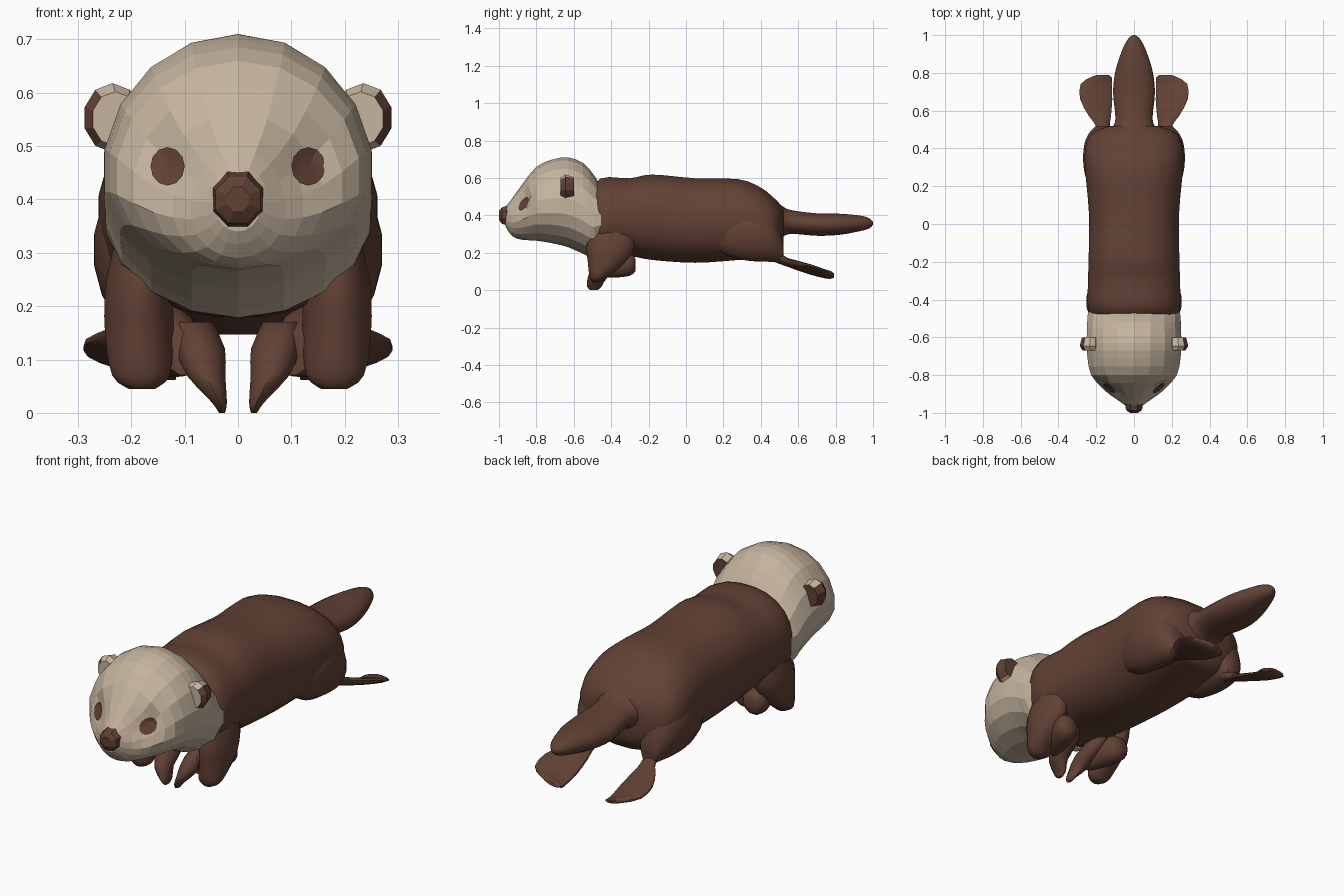
import bpy, bmesh
from math import cos, sin, pi, radians, copysign
from mathutils import Vector
from mathutils.bvhtree import BVHTree

default_cube = bpy.data.objects.get("Cube")
if default_cube:
    bpy.data.objects.remove(default_cube, do_unlink=True)


def make_material(name, colour):
    material = bpy.data.materials.new(name)
    material.use_nodes = True
    material.diffuse_color = (*colour, 1)
    shader = material.node_tree.nodes["Principled BSDF"]
    shader.inputs["Base Color"].default_value = (*colour, 1)
    shader.inputs["Roughness"].default_value = 0.9
    return material


BROWN = make_material("brown fur", (0.122, 0.053, 0.036))
CREAM = make_material("cream fur", (0.56, 0.46, 0.345))


def finish(name, bm, materials, smooth=False):
    """Turn a bmesh into a named object."""
    bmesh.ops.recalc_face_normals(bm, faces=bm.faces[:])
    mesh = bpy.data.meshes.new(name)
    bm.to_mesh(mesh)
    bm.free()
    for material in materials:
        mesh.materials.append(material)
    obj = bpy.data.objects.new(name, mesh)
    bpy.context.collection.objects.link(obj)
    if smooth:
        bpy.ops.object.select_all(action="DESELECT")
        obj.select_set(True)
        bpy.context.view_layer.objects.active = obj
        bpy.ops.object.shade_smooth_by_angle(angle=radians(50))
    return obj


def refine(rings, steps):
    """Insert rings along a soft curve through the given ones."""
    result = []
    last = len(rings) - 1
    for i in range(last):
        before, start = rings[max(i - 1, 0)], rings[i]
        end, after = rings[i + 1], rings[min(i + 2, last)]
        for step in range(steps):
            t = step / steps
            ring = []
            for a, b, c, d in zip(before, start, end, after):
                m, n = (c - a) / 2, (d - b) / 2
                ring.append(b + m * t + (3 * (c - b) - 2 * m - n) * t ** 2
                            + (2 * (b - c) + m + n) * t ** 3)
            result.append(ring)
    return result + [rings[-1]]


def loft(name, rings, materials, axis="y", side=1, sides=16, steps=3,
         bulge=0.5, square=2, tilt=0, smooth=True, rule=None):
    """Skin rings of (position along axis, x centre, x half width, low, high)."""
    bm = bmesh.new()
    loops = []
    for along, x, half, low, high in refine(rings, steps):
        middle = low + (high - low) * bulge
        loop = []
        for k in range(sides):
            angle = 2 * pi * (k + 0.5) / sides
            c, s = cos(angle), sin(angle)
            c = copysign(abs(c) ** (2 / square), c)
            s = copysign(abs(s) ** (2 / square), s)
            across = (x + half * c) * side
            other = middle + s * (high - middle if s > 0 else middle - low)
            other += tilt * half * c
            place = (across, along, other) if axis == "y" else (across, other, along)
            loop.append(bm.verts.new(place))
        loops.append(loop)
    for a, b in zip(loops, loops[1:]):
        for k in range(sides):
            n = (k + 1) % sides
            bm.faces.new((a[k], a[n], b[n], b[k]))
    bm.faces.new(loops[0])
    bm.faces.new(loops[-1])
    if rule:
        bmesh.ops.recalc_face_normals(bm, faces=bm.faces[:])
        for face in bm.faces:
            face.material_index = rule(face)
    return finish(name, bm, materials, smooth)


# Long trunk and rump
loft("body", [
    (-0.53, 0, 0.17, 0.22, 0.48),
    (-0.46, 0, 0.242, 0.18, 0.598),
    (-0.30, 0, 0.245, 0.18, 0.60),
    (-0.18, 0, 0.242, 0.16, 0.62),
    (0.05, 0, 0.24, 0.145, 0.60),
    (0.28, 0, 0.26, 0.16, 0.595),
    (0.40, 0, 0.26, 0.17, 0.55),
    (0.48, 0, 0.225, 0.18, 0.485),
    (0.52, 0, 0.13, 0.24, 0.44),
], [BROWN], sides=24, square=2.3)

# Thick flattened tail
loft("tail", [
    (0.44, 0, 0.13, 0.26, 0.50),
    (0.51, 0, 0.115, 0.28, 0.455),
    (0.56, 0, 0.10, 0.30, 0.43),
    (0.70, 0, 0.113, 0.29, 0.412),
    (0.82, 0, 0.098, 0.295, 0.41),
    (0.93, 0, 0.06, 0.315, 0.40),
    (0.98, 0, 0.032, 0.33, 0.385),
    (1.00, 0, 0.008, 0.35, 0.365),
], [BROWN])

# Faceted head with throat
head = loft("head", [
    (-0.965, 0, 0.042, 0.34, 0.445),
    (-0.93, 0, 0.09, 0.29, 0.49),
    (-0.88, 0, 0.16, 0.27, 0.56),
    (-0.80, 0, 0.23, 0.265, 0.66),
    (-0.71, 0, 0.25, 0.25, 0.70),
    (-0.63, 0, 0.255, 0.23, 0.71),
    (-0.55, 0, 0.252, 0.195, 0.68),
    (-0.49, 0, 0.25, 0.18, 0.612),
    (-0.42, 0, 0.238, 0.29, 0.50),
], [CREAM], sides=18, steps=2, bulge=0.44, smooth=False)

# Shallow eye sockets pressed into the face
for vertex in head.data.vertices:
    away = Vector((abs(vertex.co.x) - 0.135, vertex.co.z - 0.47)).length
    if vertex.co.y < -0.75:
        vertex.co.y += 0.045 * max(0, 1 - away / 0.09)

# Nose tip
loft("nose", [
    (-1.00, 0, 0.022, 0.375, 0.425),
    (-0.985, 0, 0.046, 0.352, 0.446),
    (-0.955, 0, 0.051, 0.342, 0.457),
], [BROWN], sides=8, steps=1, smooth=False)

# Eye patches laid onto the head surface
surface = BVHTree.FromPolygons([v.co for v in head.data.vertices],
                               [p.vertices for p in head.data.polygons])


def eye_patch(name, side):
    bm = bmesh.new()

    def on_head(x, z):
        hit = surface.ray_cast(Vector((x, -2, z)), Vector((0, 1, 0)))[0]
        return bm.verts.new(hit + Vector((0, -0.007, 0)))

    rows = []
    for radius in (0.5, 1):
        rows.append([on_head(side * 0.132 + 0.032 * radius * cos(k * pi / 6),
                             0.462 + 0.036 * radius * sin(k * pi / 6))
                     for k in range(12)])
    centre = on_head(side * 0.132, 0.462)
    inner, outer = rows
    for k in range(12):
        n = (k + 1) % 12
        bm.faces.new((centre, inner[k], inner[n]))
        bm.faces.new((inner[k], outer[k], outer[n], inner[n]))
    obj = finish(name, bm, [BROWN])
    if obj.data.polygons[0].normal.y > 0:
        obj.data.flip_normals()


def ear_colour(face):
    """Cream front and root, brown rim and back."""
    root = abs(face.calc_center_median().x) < 0.25 and face.normal.y < 0.5
    return int(face.normal.y < -0.95 or root)


# Paired parts
for label, side in (("left", 1), ("right", -1)):
    eye_patch(label + "_eye", side)

    # Ear
    loft(label + "_ear", [
        (-0.67, 0.23, 0.044, 0.50, 0.602),
        (-0.645, 0.235, 0.055, 0.488, 0.618),
        (-0.60, 0.232, 0.046, 0.50, 0.605),
    ], [BROWN, CREAM], side=side, sides=10, steps=1, smooth=False,
        rule=ear_colour)

    # Hanging upper arm
    loft(label + "_upper_arm", [
        (0.045, 0.18, 0.025, -0.50, -0.45),
        (0.07, 0.182, 0.055, -0.515, -0.42),
        (0.15, 0.185, 0.066, -0.525, -0.32),
        (0.25, 0.185, 0.063, -0.53, -0.27),
        (0.38, 0.17, 0.045, -0.48, -0.28),
    ], [BROWN], axis="z", side=side, sides=14)

    # Forearm folded inward under the chest
    loft(label + "_forearm", [
        (-0.27, 0.15, 0.03, 0.10, 0.17),
        (-0.30, 0.15, 0.06, 0.075, 0.20),
        (-0.38, 0.13, 0.06, 0.065, 0.20),
        (-0.46, 0.10, 0.035, 0.07, 0.15),
    ], [BROWN], side=side, sides=12, steps=2)

    # Pointed front paw
    loft(label + "_front_paw", [
        (0.0, 0.03, 0.006, -0.51, -0.475),
        (0.02, 0.035, 0.015, -0.53, -0.45),
        (0.07, 0.06, 0.038, -0.525, -0.42),
        (0.12, 0.07, 0.048, -0.50, -0.34),
        (0.17, 0.085, 0.04, -0.45, -0.30),
    ], [BROWN], axis="z", side=side, sides=10, steps=2)

    # Rounded thigh
    loft(label + "_thigh", [
        (0.16, 0.17, 0.045, 0.22, 0.38),
        (0.24, 0.175, 0.08, 0.175, 0.44),
        (0.33, 0.175, 0.096, 0.155, 0.46),
        (0.42, 0.17, 0.095, 0.15, 0.44),
        (0.48, 0.165, 0.075, 0.15, 0.38),
        (0.52, 0.165, 0.038, 0.155, 0.26),
    ], [BROWN], side=side)

    # Flat trailing hind foot, outer edge raised
    loft(label + "_hind_foot", [
        (0.45, 0.16, 0.045, 0.16, 0.26),
        (0.52, 0.165, 0.038, 0.135, 0.185),
        (0.57, 0.18, 0.06, 0.12, 0.16),
        (0.66, 0.20, 0.088, 0.095, 0.13),
        (0.74, 0.20, 0.085, 0.075, 0.102),
        (0.775, 0.175, 0.06, 0.068, 0.095),
        (0.79, 0.165, 0.03, 0.07, 0.088),
    ], [BROWN], side=side, sides=12, steps=2, tilt=0.25)
